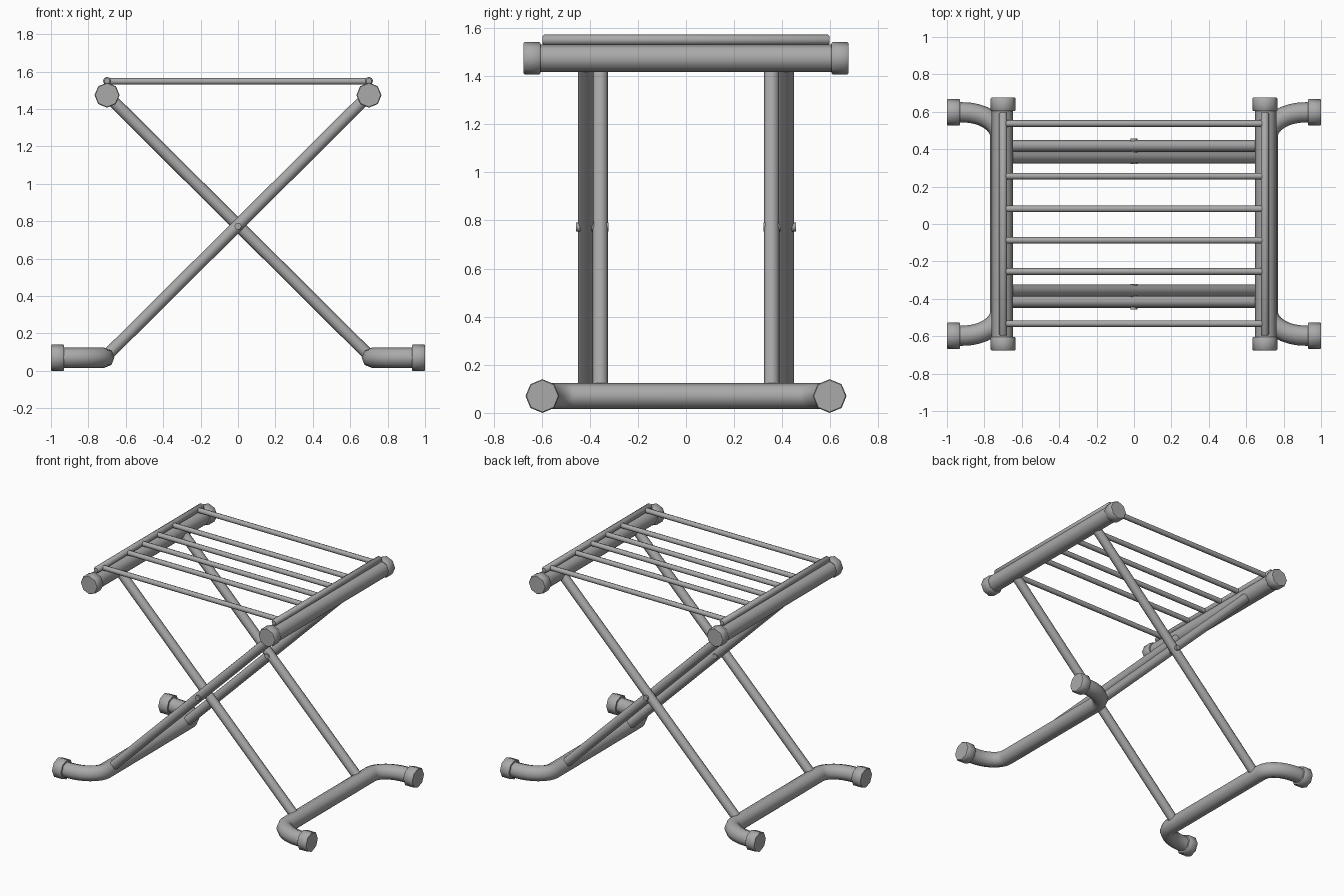
import bpy, bmesh
from math import sin, cos, pi, radians
from mathutils import Vector

if "Cube" in bpy.data.objects:
    bpy.data.objects.remove(bpy.data.objects["Cube"])

SIDES = 8

# Dark grey metal shared by every part
metal = bpy.data.materials.new("dark_grey_metal")
metal.diffuse_color = (0.4, 0.4, 0.4, 1)
metal.use_nodes = True
metal.node_tree.nodes["Principled BSDF"].inputs["Base Color"].default_value = metal.diffuse_color


def tube(name, path, radii, ref):
    """Closed octagonal tube swept along path; ref is perpendicular to the path."""
    pts = [Vector(p) for p in path]
    if not isinstance(radii, (list, tuple)):
        radii = [radii] * len(pts)
    ref = Vector(ref)
    bm = bmesh.new()
    rings = []
    for i, p in enumerate(pts):
        tangent = (pts[min(i + 1, len(pts) - 1)] - pts[max(i - 1, 0)]).normalized()
        side = ref.cross(tangent)
        rings.append([bm.verts.new(p + radii[i] * (cos(2 * pi * k / SIDES) * ref
                                                   + sin(2 * pi * k / SIDES) * side))
                      for k in range(SIDES)])
    for a, b in zip(rings, rings[1:]):
        for k in range(SIDES):
            n = (k + 1) % SIDES
            bm.faces.new((a[k], a[n], b[n], b[k]))
    bm.faces.new(rings[0])
    bm.faces.new(rings[-1])
    bmesh.ops.recalc_face_normals(bm, faces=bm.faces)
    mesh = bpy.data.meshes.new(name)
    bm.to_mesh(mesh)
    bm.free()
    mesh.materials.append(metal)
    obj = bpy.data.objects.new(name, mesh)
    bpy.context.collection.objects.link(obj)
    return obj


def end_cap(name, start, direction, radius, ref):
    """Short rubber cap with softened rims."""
    start, direction = Vector(start), Vector(direction)
    path = [start + direction * t for t in (0, 0.004, 0.066, 0.07)]
    tube(name, path, [radius - 0.004, radius, radius, radius - 0.004], ref)


Z, Y = (0, 0, 1), (0, 1, 0)
FOOT_Z, BASE_X = 0.07, 0.715
BEND_X, BEND_Y = 0.20, 0.13
TOP_X, TOP_Z = 0.70, 1.474

for s, label in ((-1, "left"), (1, "right")):
    # Base bar whose ends bend outward into feet
    arc = [(s * (BASE_X + BEND_X * (1 - cos(a))), 0.597 - BEND_Y * (1 - sin(a)), FOOT_Z)
           for a in (radians(11.25 * i) for i in range(9))]
    half = arc + [(s * 0.97, 0.597, FOOT_Z)]
    path = [(x, -y, z) for x, y, z in reversed(half)] + half
    tube(f"{label}_base_bar", path, 0.054, Z)

    # Upper bar and the thin rail resting on it
    tube(f"{label}_top_bar", [(s * 0.704, -0.64, TOP_Z), (s * 0.704, 0.64, TOP_Z)], 0.057, Z)
    tube(f"{label}_thin_rail", [(s * TOP_X, -0.597, 1.55), (s * TOP_X, -0.59, 1.55),
                                (s * TOP_X, 0.59, 1.55), (s * TOP_X, 0.597, 1.55)],
         [0.015, 0.022, 0.022, 0.015], Z)

    # Caps on the feet and on the upper bar
    for t, end in ((-1, "front"), (1, "back")):
        end_cap(f"{label}_{end}_foot_cap", (s * 0.93, t * 0.597, FOOT_Z), (s, 0, 0), 0.07, Z)
        end_cap(f"{label}_{end}_top_cap", (s * TOP_X, t * 0.605, TOP_Z), (0, t, 0), 0.067, Z)

# Crossing legs and their pivot pins
for t, end in ((-1, "front"), (1, "back")):
    for name, y, s in (("outer", 0.416, 1), ("inner", 0.356, -1)):
        tube(f"{end}_{name}_leg", [(-s * 0.71, t * y, 0.073), (s * TOP_X, t * y, TOP_Z)], 0.032, Y)
    tube(f"{end}_pivot_pin", [(0, t * 0.322, 0.773), (0, t * 0.457, 0.773)], 0.019, Z)

# Cross rods of the rack
for i, y in enumerate((-0.533, -0.254, -0.087, 0.081, 0.256, 0.537)):
    tube(f"rack_rod_{i + 1}", [(-0.695, y, 1.548), (0.695, y, 1.548)], 0.018, Z)

# Smooth the round sides, keep the end rims sharp
bpy.ops.object.select_all(action='SELECT')
bpy.context.view_layer.objects.active = bpy.context.selected_objects[0]
bpy.ops.object.shade_smooth_by_angle(angle=radians(47))
